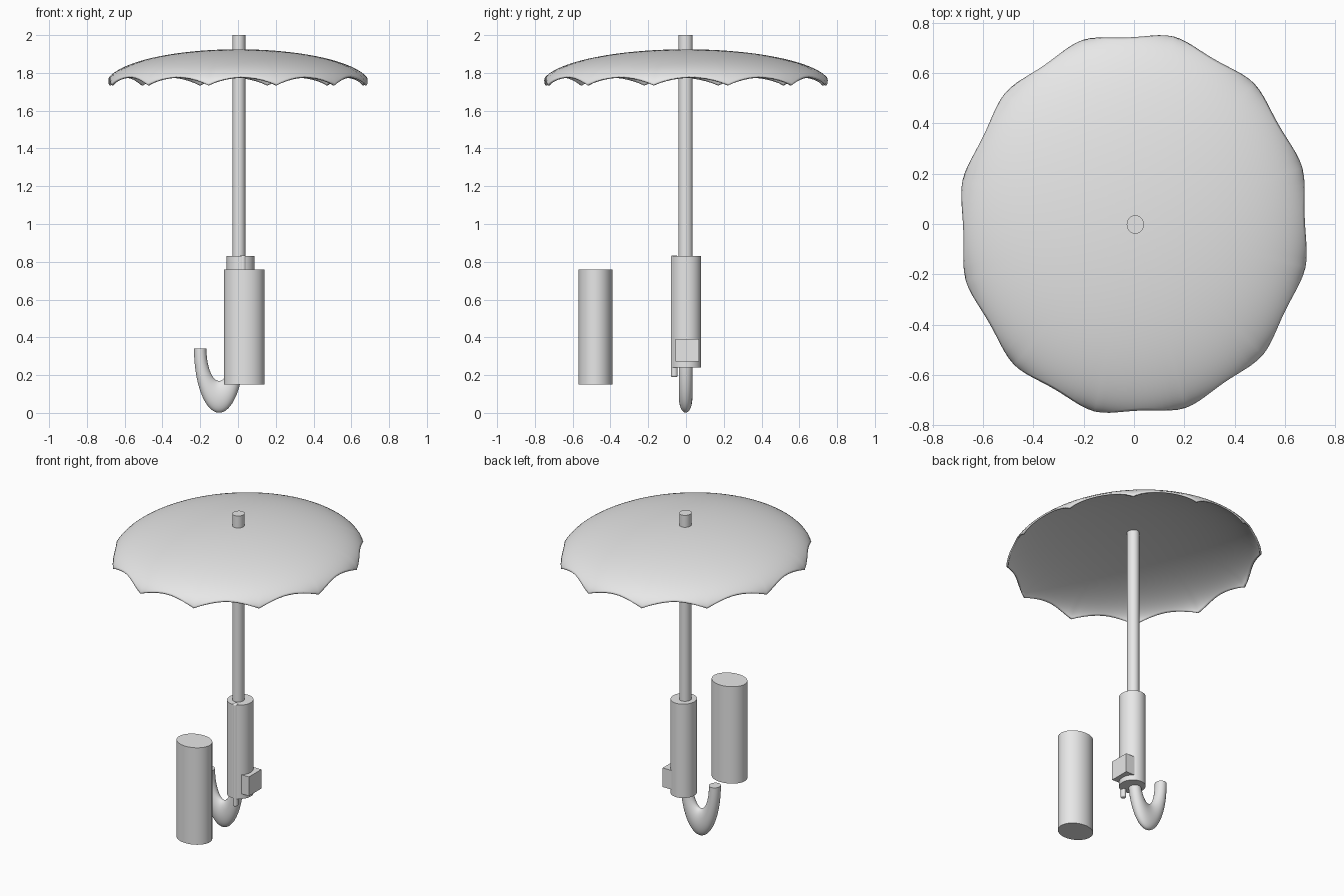
import bpy, bmesh, math
from mathutils import Matrix, Vector

cube = bpy.data.objects.get("Cube")
if cube:
    bpy.data.objects.remove(cube, do_unlink=True)

grey = bpy.data.materials.new("light_grey")
grey.use_nodes = True
grey.diffuse_color = (0.8, 0.8, 0.8, 1)
grey.node_tree.nodes["Principled BSDF"].inputs["Base Color"].default_value = (0.8, 0.8, 0.8, 1)


def finish(name, bm, angle=40):
    """Turn a bmesh into a smooth-shaded object."""
    bmesh.ops.recalc_face_normals(bm, faces=bm.faces)
    mesh = bpy.data.meshes.new(name)
    bm.to_mesh(mesh)
    bm.free()
    mesh.materials.append(grey)
    obj = bpy.data.objects.new(name, mesh)
    bpy.context.collection.objects.link(obj)
    bpy.ops.object.select_all(action='DESELECT')
    obj.select_set(True)
    bpy.context.view_layer.objects.active = obj
    bpy.ops.object.shade_smooth_by_angle(angle=math.radians(angle))
    return obj


def cylinder(name, x, y, rx, ry, z0, z1, sides=48):
    """Upright elliptical cylinder between two heights."""
    bm = bmesh.new()
    bmesh.ops.create_cone(bm, cap_ends=True, segments=sides, radius1=1, radius2=1, depth=1,
                          matrix=Matrix.Translation((x, y, (z0 + z1) / 2))
                          @ Matrix.Diagonal((rx, ry, z1 - z0, 1)))
    return finish(name, bm)


# Shaft, grip sleeve and the separate cover
cylinder("shaft", 0.005, -0.002, 0.034, 0.037, 0.26, 2.0)
cylinder("grip_sleeve", 0.014, 0.002, 0.074, 0.078, 0.24, 0.83)
cylinder("loose_cover", 0.033, -0.48, 0.107, 0.09, 0.15, 0.76, 64)

# Thin release rod running through the sleeve, with a rounded end
rod = cylinder("release_rod", 0.027, -0.062, 0.015, 0.017, 0.19, 0.834, 20)
bevel = rod.modifiers.new("round_end", 'BEVEL')
bevel.width = 0.007
bevel.segments = 3

# Push button block on the side of the sleeve
bm = bmesh.new()
bmesh.ops.create_cube(bm, size=1, matrix=Matrix.Translation((0.083, 0.006, 0.332))
                      @ Matrix.Diagonal((0.064, 0.124, 0.12, 1)))
finish("push_button", bm)

# Hooked handle: half ring stretched upwards
bm = bmesh.new()
ring = bmesh.ops.create_circle(bm, segments=32, radius=0.033,
                               matrix=Matrix.Translation((0.1, 0, 0)))
bmesh.ops.spin(bm, geom=bm.verts[:] + bm.edges[:], cent=(0, 0, 0), axis=(0, 1, 0),
               angle=math.pi, steps=40)
bmesh.ops.holes_fill(bm, edges=[e for e in bm.edges if e.is_boundary], sides=0)
bmesh.ops.transform(bm, verts=bm.verts, matrix=Matrix.Translation((-0.1, -0.002, 0.34))
                    @ Matrix.Diagonal((1, 1.1, 2.55, 1)))
finish("hook_handle", bm)

# Scalloped canopy: flattened dome whose rim dips at each of twelve rib tips
RIBS, PER_RIB, RINGS = 12, 12, 28
count = RIBS * PER_RIB
bm = bmesh.new()
apex = bm.verts.new((0, 0, 1.925))
rings = []
for k in range(1, RINGS + 1):
    row = []
    for i in range(count):
        dip = abs(2 * (i % PER_RIB) / PER_RIB - 1) ** 2
        polar = math.radians(76 + 14 * dip) * k / RINGS
        a = math.radians(17) + math.tau * i / count
        r = 0.765 * math.sin(polar)
        row.append(bm.verts.new((0.915 * r * math.cos(a), r * math.sin(a),
                                 1.735 + 0.19 * math.cos(polar))))
    rings.append(row)
for i in range(count):
    j = (i + 1) % count
    bm.faces.new((apex, rings[0][i], rings[0][j]))
    for inner, outer in zip(rings, rings[1:]):
        bm.faces.new((inner[i], outer[i], outer[j], inner[j]))
canopy = finish("canopy", bm)
shell = canopy.modifiers.new("cloth_thickness", 'SOLIDIFY')
shell.thickness = 0.01
shell.offset = -1
